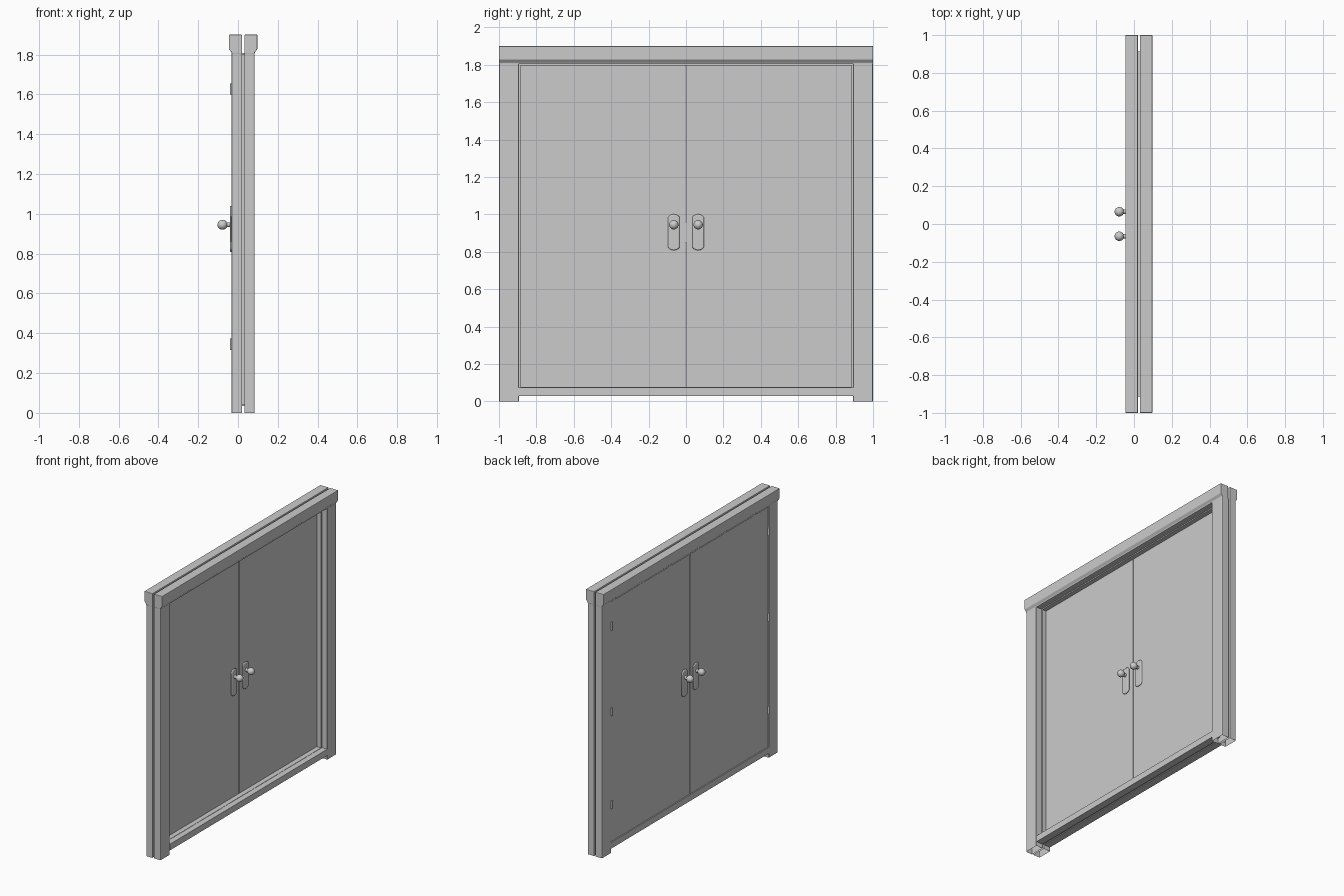
import bpy, bmesh, math

if "Cube" in bpy.data.objects:
    bpy.data.objects.remove(bpy.data.objects["Cube"])

MID = 0.026          # middle plane of the two-layer frame
DOOR = (-0.028, 0.008)


def prism(name, pts, axis, a, b, open_start=False):
    """Extrude a 2D outline along an axis from a to b."""
    place = {'x': lambda u, v, t: (t, u, v),
             'y': lambda u, v, t: (u, t, v),
             'z': lambda u, v, t: (u, v, t)}[axis]
    bm = bmesh.new()
    lo = [bm.verts.new(place(u, v, a)) for u, v in pts]
    hi = [bm.verts.new(place(u, v, b)) for u, v in pts]
    n = len(pts)
    for i in range(n):
        j = (i + 1) % n
        bm.faces.new((lo[i], lo[j], hi[j], hi[i]))
    bm.faces.new(hi)
    start = bm.faces.new(lo[::-1])
    bmesh.ops.recalc_face_normals(bm, faces=bm.faces)
    if open_start:
        bmesh.ops.delete(bm, geom=[start], context='FACES_ONLY')
    me = bpy.data.meshes.new(name)
    bm.to_mesh(me)
    bm.free()
    ob = bpy.data.objects.new(name, me)
    bpy.context.collection.objects.link(ob)
    return ob


def box(name, x, y, z):
    return prism(name, [(x[0], y[0]), (x[1], y[0]), (x[1], y[1]), (x[0], y[1])], 'z', *z)


def smooth(ob, angle=40):
    bpy.ops.object.select_all(action='DESELECT')
    ob.select_set(True)
    bpy.context.view_layer.objects.active = ob
    bpy.ops.object.shade_smooth_by_angle(angle=math.radians(angle))


def bevel(ob, width, segments=2):
    m = ob.modifiers.new("bevel", 'BEVEL')
    m.width, m.segments = width, segments
    m.limit_method = 'ANGLE'


# Frame: two mirrored layers with a thin gap between them
for label, s in (("inner", -1), ("outer", 1)):
    X = lambda d: MID + s * d
    near, far, c = 0.006, 0.058, 0.006
    for side, t in (("left", -1), ("right", 1)):
        # posts, chamfered on the exposed corners and hollow underneath
        outline = [(near, 0.894), (far - 0.002, 0.894), (far, 0.896),
                   (far, 1 - c), (far - 0.002, 0.998), (far - c, 1), (near, 1)]
        prism(f"{label}_{side}_post", [(X(u), t * v) for u, v in outline],
              'z', 0, 1.806, open_start=True)
    # sill rail
    box(f"{label}_sill", sorted((X(near), X(far))), (-0.895, 0.895), (0.03, 0.075))
    # head moulding with a sloped underside
    head = [(near, 1.804), (far, 1.804), (far, 1.811), (0.071, 1.827),
            (0.071, 1.9), (near, 1.9)]
    bevel(prism(f"{label}_head", [(X(u), z) for u, z in head], 'y', -1, 1), 0.003)

# Stop strips lining the opening and closing the gap
for side, t in (("left", -1), ("right", 1)):
    box(f"{side}_stop", (0.010, 0.042), sorted((t * 0.884, t * 0.912)), (0.04, 1.803))
box("head_stop", (0.010, 0.042), (-0.9, 0.9), (1.796, 1.808))
box("sill_stop", (0.010, 0.042), (-0.9, 0.9), (0.035, 0.077))

# Door leaves, plates, knobs and hinges
for side, t in (("left", -1), ("right", 1)):
    box(f"{side}_door", DOOR, sorted((t * 0.003, t * 0.891)), (0.078, 1.801))
    yc = t * 0.065
    for label, face, s in (("inner", DOOR[0], -1), ("outer", DOOR[1], 1)):
        # handle plate with gently arched ends
        arc = [(-0.031, 0.082), (-0.019, 0.093), (0, 0.097), (0.019, 0.093), (0.031, 0.082)]
        pts = [(yc + u, 0.905 + v) for u, v in arc]
        pts += [(yc - u, 0.905 - v) for u, v in arc]
        plate = prism(f"{side}_{label}_plate", pts, 'x', face, face + s * 0.012)
        bevel(plate, 0.006, 3)
        smooth(plate)
        # stem and ball
        bpy.ops.mesh.primitive_cylinder_add(vertices=20, radius=0.012, depth=0.045,
                                            location=(face + s * 0.027, yc, 0.945),
                                            rotation=(0, math.pi / 2, 0))
        bpy.context.object.name = f"{side}_{label}_stem"
        smooth(bpy.context.object)
        bpy.ops.mesh.primitive_uv_sphere_add(segments=24, ring_count=14, radius=0.025,
                                             location=(face + s * 0.05, yc, 0.945),
                                             rotation=(0, math.pi / 2, 0))
        bpy.context.object.name = f"{side}_{label}_knob"
        smooth(bpy.context.object)
    for i, z in enumerate((0.345, 1.012, 1.628)):
        bpy.ops.mesh.primitive_cylinder_add(vertices=16, radius=0.007, depth=0.056,
                                            location=(-0.033, t * 0.891, z))
        bpy.context.object.name = f"{side}_hinge_{i + 1}"
        smooth(bpy.context.object)

# Latch bridging the gap between the leaves
box("latch", (-0.02, 0.0), (-0.012, 0.012), (0.85, 0.96))
